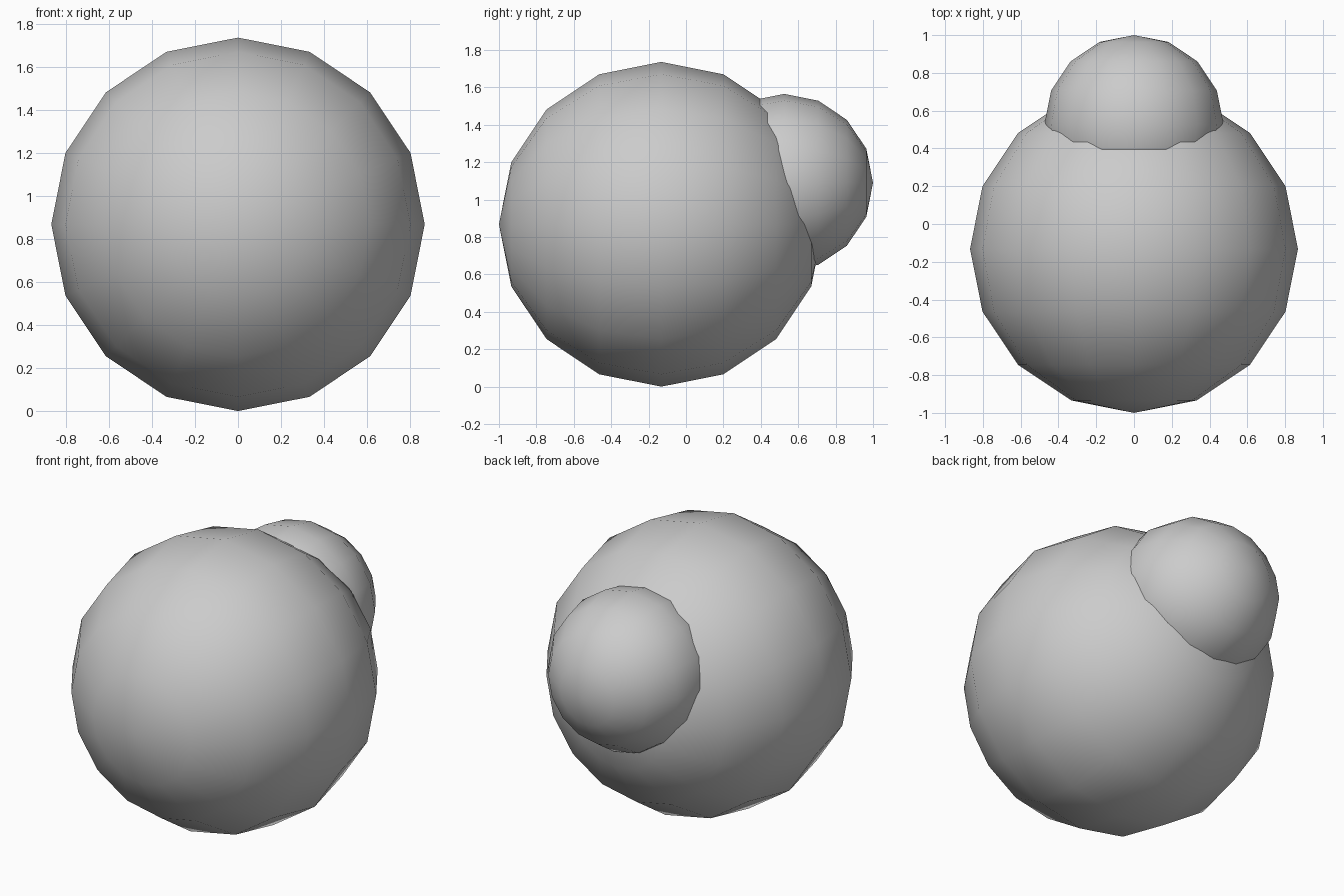
import bpy
import math

if "Cube" in bpy.data.objects:
    bpy.data.objects.remove(bpy.data.objects["Cube"])


def ball(name, radius, location):
    # Low-poly smooth ball with its poles facing front and back
    bpy.ops.mesh.primitive_uv_sphere_add(
        segments=16, ring_count=8, radius=radius,
        location=location, rotation=(math.pi / 2, 0, 0))
    obj = bpy.context.object
    obj.name = name
    bpy.ops.object.transform_apply(location=False, rotation=True, scale=True)
    bpy.ops.object.shade_smooth()
    return obj


# Large main ball resting on the ground
ball("main_ball", 0.868, (0, -0.132, 0.868))

# Smaller ball overlapping the upper back
ball("rear_ball", 0.475, (0, 0.525, 1.09))
